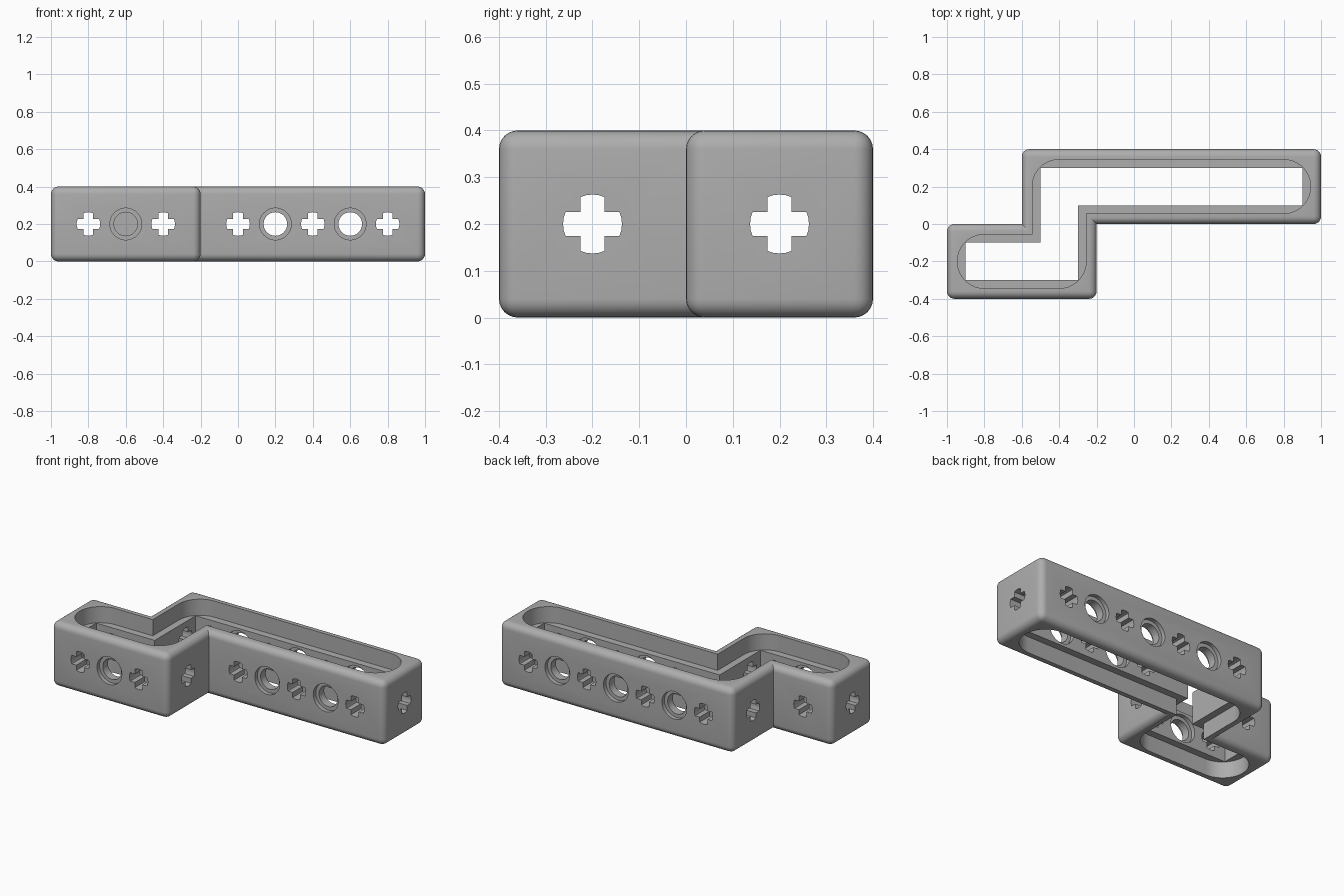
import bpy, bmesh, math
from mathutils import Matrix, Vector

if "Cube" in bpy.data.objects:
    bpy.data.objects.remove(bpy.data.objects["Cube"])

grey = bpy.data.materials.new("mid_grey")
grey.diffuse_color = (0.42, 0.42, 0.42, 1)
grey.use_nodes = True
grey.node_tree.nodes["Principled BSDF"].inputs["Base Color"].default_value = grey.diffuse_color
CONCAVE = (2, 6)


def zigzag(w):
    """Stepped frame outline, inset by w."""
    return [(-1 + w, -.4 + w), (-.2 - w, -.4 + w), (-.2 - w, w), (1 - w, w),
            (1 - w, .4 - w), (-.6 + w, .4 - w), (-.6 + w, -w), (-1 + w, -w)]


def rounded(pts, r, n=10):
    """Round every convex corner of a right-angled outline."""
    out = []
    for i, p in enumerate(pts):
        p = Vector(p)
        if i in CONCAVE:
            out.append(p)
            continue
        a = (Vector(pts[i - 1]) - p).normalized()
        b = (Vector(pts[(i + 1) % len(pts)]) - p).normalized()
        c = p + (a + b) * r
        for k in range(n + 1):
            t = math.pi / 2 * k / n
            out.append(c - b * r * math.cos(t) - a * r * math.sin(t))
    return out


def loft(bm, rings, matrix=Matrix()):
    """Closed solid through a stack of (outline, height) rings."""
    loops = [[bm.verts.new(matrix @ Vector((p[0], p[1], h))) for p in o] for o, h in rings]
    n = len(loops[0])
    for lo, hi in zip(loops, loops[1:]):
        for i in range(n):
            j = (i + 1) % n
            bm.faces.new((lo[i], lo[j], hi[j], hi[i]))
    bm.faces.new(loops[0][::-1])
    bm.faces.new(loops[-1])


def make(name, bm):
    bmesh.ops.recalc_face_normals(bm, faces=bm.faces)
    me = bpy.data.meshes.new(name)
    bm.to_mesh(me)
    bm.free()
    me.materials.append(grey)
    ob = bpy.data.objects.new(name, me)
    bpy.context.collection.objects.link(ob)
    return ob


def circle(r, n=40):
    return [(r * math.cos(2 * math.pi * i / n), r * math.sin(2 * math.pi * i / n)) for i in range(n)]


def cross(r=.063, h=.026, n=4):
    """Plus shape with arc-shaped arm tips."""
    out, half = [], math.asin(h / r)
    for q in range(4):
        for k in range(n + 1):
            t = q * math.pi / 2 - half + 2 * half * k / n
            out.append((r * math.cos(t), r * math.sin(t)))
        t = q * math.pi / 2 + math.pi / 4
        out.append((h * math.sqrt(2) * math.cos(t), h * math.sqrt(2) * math.sin(t)))
    return out


# Frame body: solid stepped bar with softened outer edges
bm = bmesh.new()
loft(bm, [(zigzag(0), 0), (zigzag(0), .4)])
bmesh.ops.recalc_face_normals(bm, faces=bm.faces)
edges = [e for e in bm.edges if e.is_convex]
bmesh.ops.bevel(bm, geom=edges, offset=.04, segments=6, profile=.5, affect='EDGES')
frame = make("frame", bm)

# Inner slot with a wider rounded recess above and below it
cutters = []
for name, outline, z0, z1 in (("slot_cutter", zigzag(.1), .05, .35),
                              ("top_recess_cutter", rounded(zigzag(.056), .143), .3, .5),
                              ("bottom_recess_cutter", rounded(zigzag(.056), .143), -.1, .1)):
    bm = bmesh.new()
    loft(bm, [(outline, z0), (outline, z1)])
    cutters.append(make(name, bm))

# Holes: each is (x, y, inward direction, round?)
front, back, right, left = (0, 1, 0), (0, -1, 0), (-1, 0, 0), (1, 0, 0)
holes = [(x, -.4, front, x == -.6) for x in (-.8, -.6, -.4)]
holes += [(x, 0, front, x in (.2, .6)) for x in (0, .2, .4, .6, .8)]
holes += [(x, .4, back, x in (-.2, .2, .6)) for x in (-.4, -.2, 0, .2, .4, .6, .8)]
holes += [(-.8, 0, back, False), (1, .2, right, False), (-.2, -.2, right, False),
          (-.6, .2, left, False), (-1, -.2, left, False)]
bm = bmesh.new()
for x, y, d, is_round in holes:
    d = Vector(d)
    side = Vector((0, 0, 1)).cross(d)
    m = Matrix((side, (0, 0, 1), d)).transposed().to_4x4()
    m.translation = (x, y, .2)
    if is_round:  # counterbored on both faces of the wall
        big, small = circle(.085), circle(.063)
        loft(bm, [(big, -.02), (big, .025), (small, .025), (small, .075), (big, .075), (big, .12)], m)
    else:
        loft(bm, [(cross(), -.02), (cross(), .12)], m)
cutters.append(make("hole_cutter", bm))

for c in cutters:
    mod = frame.modifiers.new(c.name, 'BOOLEAN')
    mod.operation, mod.solver, mod.object = 'DIFFERENCE', 'EXACT', c
bpy.context.view_layer.objects.active = frame
frame.select_set(True)
for c in cutters:
    bpy.ops.object.modifier_apply(modifier=c.name)
for c in cutters:
    bpy.data.objects.remove(c)
bpy.ops.object.shade_smooth_by_angle(angle=math.radians(30))
